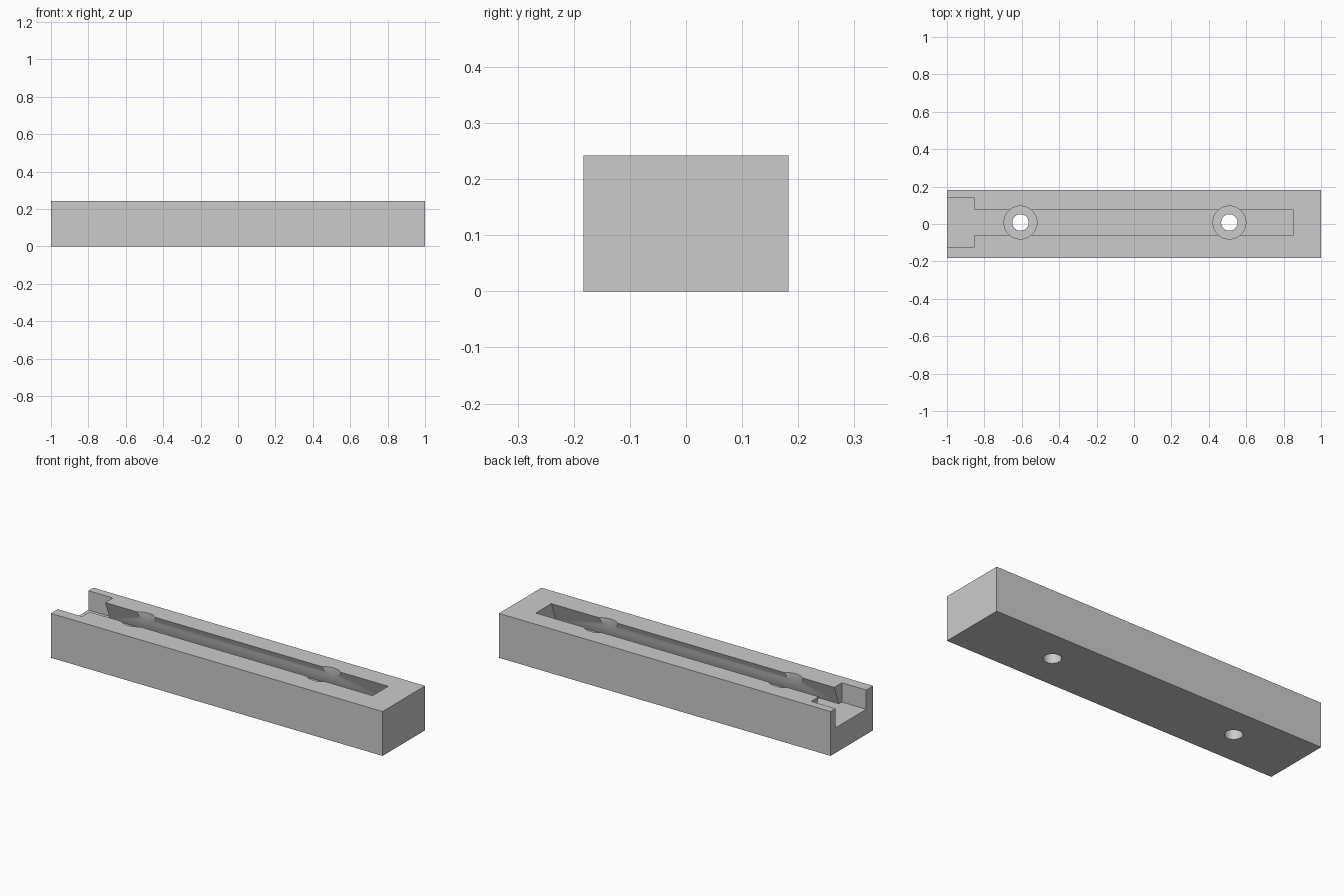
import bpy
import bmesh

# Remove the default cube only
if "Cube" in bpy.data.objects:
    bpy.data.objects.remove(bpy.data.objects["Cube"], do_unlink=True)

HALF_WIDTH, HEIGHT = 0.183, 0.242
FLOOR = 0.137            # slot and end notch floor
RECESS = 0.085           # screw head seat
MID_Y = 0.008            # centre line of the slot
STEP_X, SLOT_END = -0.853, 0.853
HOLES_X = (-0.607, 0.51)

grey = bpy.data.materials.new("grey_plastic")
grey.use_nodes = True
colour = (0.6, 0.6, 0.6, 1)
grey.diffuse_color = colour
grey.node_tree.nodes["Principled BSDF"].inputs["Base Color"].default_value = colour


def prism(name, profile, x0, x1):
    """Extrude a (y, z) profile along x."""
    bm = bmesh.new()
    face = bm.faces.new([bm.verts.new((x0, y, z)) for y, z in profile])
    out = bmesh.ops.extrude_face_region(bm, geom=[face])
    verts = [g for g in out["geom"] if isinstance(g, bmesh.types.BMVert)]
    bmesh.ops.translate(bm, verts=verts, vec=(x1 - x0, 0, 0))
    bmesh.ops.recalc_face_normals(bm, faces=bm.faces)
    mesh = bpy.data.meshes.new(name)
    bm.to_mesh(mesh)
    bm.free()
    mesh.materials.append(grey)
    obj = bpy.data.objects.new(name, mesh)
    bpy.context.collection.objects.link(obj)
    return obj


def box(name, y0, y1, z0, z1, x0, x1):
    return prism(name, [(y0, z0), (y1, z0), (y1, z1), (y0, z1)], x0, x1)


def cylinder(name, x, radius, z0, z1):
    bpy.ops.mesh.primitive_cylinder_add(
        vertices=48, radius=radius, depth=z1 - z0,
        location=(x, MID_Y, (z0 + z1) / 2))
    obj = bpy.context.object
    obj.name = name
    obj.data.materials.append(grey)
    return obj


# Main rail block
rail = box("rail_block", -HALF_WIDTH, HALF_WIDTH, 0, HEIGHT, -1, 1)

# Dovetail slot, wider at its floor than at the top
right_side = [(0.107, FLOOR), (0.067, HEIGHT), (0.067, HEIGHT + 0.1)]
left_side = [(-y, z) for y, z in reversed(right_side)]
slot_profile = [(y + MID_Y, z) for y, z in right_side + left_side]
cutters = [
    prism("slot_cutter", slot_profile, STEP_X - 0.05, SLOT_END),
    # Wide notch open at the end
    box("notch_cutter", MID_Y - 0.132, MID_Y + 0.132, FLOOR, HEIGHT + 0.1, -1.1, STEP_X),
]

# Screw holes with wide head recesses
for x in HOLES_X:
    cutters.append(cylinder("head_cutter", x, 0.088, RECESS, HEIGHT + 0.1))
    cutters.append(cylinder("hole_cutter", x, 0.044, -0.1, HEIGHT))

# Cut everything from the block
bpy.context.view_layer.objects.active = rail
for cutter in cutters:
    mod = rail.modifiers.new(cutter.name, "BOOLEAN")
    mod.operation = "DIFFERENCE"
    mod.solver = "EXACT"
    mod.object = cutter
    bpy.ops.object.modifier_apply(modifier=mod.name)
    bpy.data.objects.remove(cutter, do_unlink=True)

# Smooth the round walls, keep edges sharp
bpy.ops.object.select_all(action="DESELECT")
rail.select_set(True)
bpy.ops.object.shade_smooth_by_angle(angle=0.5)
